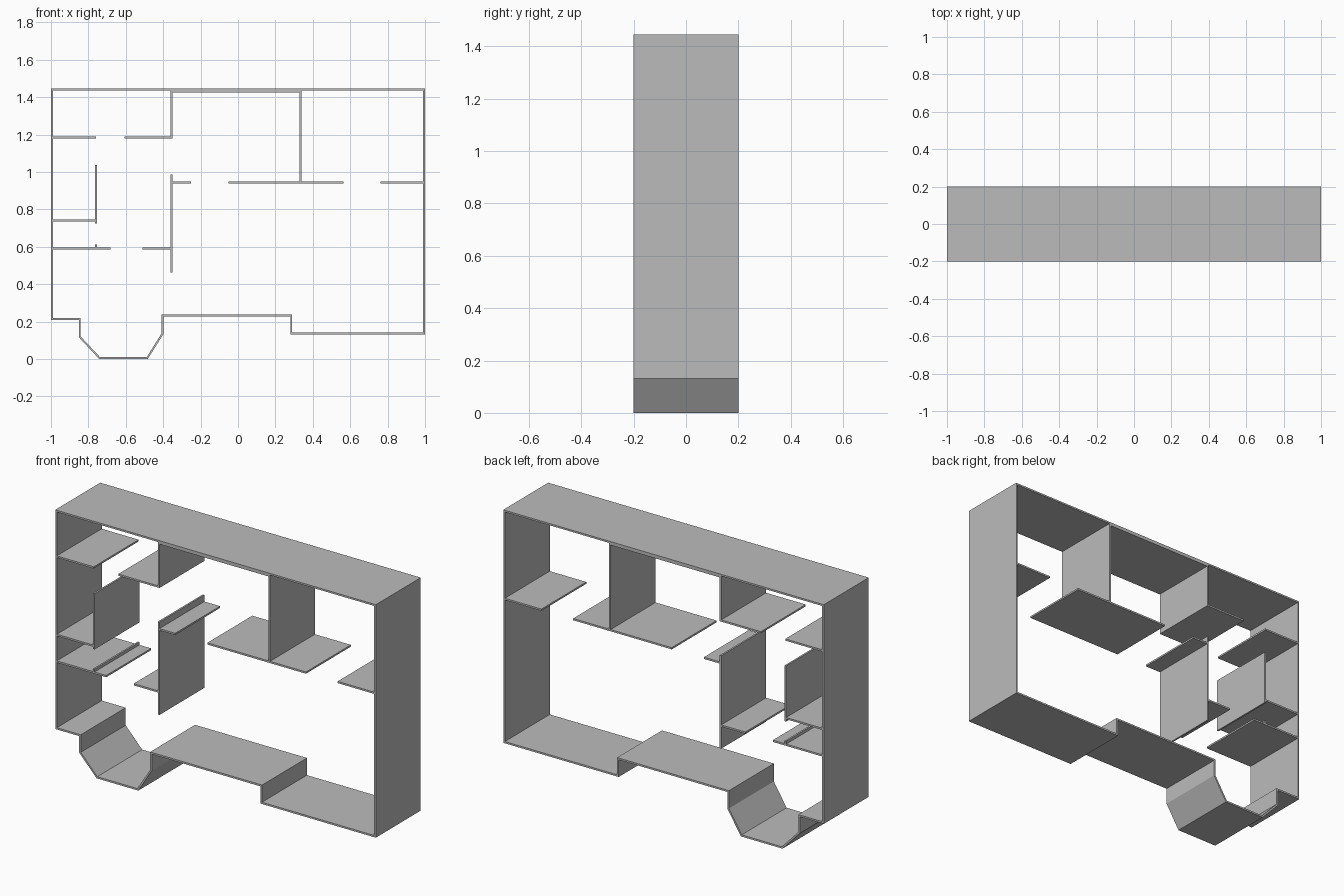
import bpy
import bmesh
from mathutils import Vector

if "Cube" in bpy.data.objects:
    bpy.data.objects.remove(bpy.data.objects["Cube"], do_unlink=True)

DEPTH = 0.2      # half depth along y
THICK = 0.005    # half wall thickness

grey = bpy.data.materials.new("plain grey")
grey.use_nodes = True
grey.diffuse_color = (0.5, 0.5, 0.5, 1)
grey.node_tree.nodes["Principled BSDF"].inputs["Base Color"].default_value = (0.5, 0.5, 0.5, 1)


def wall(name, path, closed=False):
    """Sweep a mitred strip along an x-z path and extrude it through the depth."""
    pts = [Vector(p) for p in path]
    n = len(pts)
    bm = bmesh.new()
    rings = []
    for i, p in enumerate(pts):
        before = pts[i - 1] if closed or i > 0 else None
        after = pts[(i + 1) % n] if closed or i < n - 1 else None
        dirs = [d.normalized() for d in
                ((p - before) if before is not None else None,
                 (after - p) if after is not None else None) if d is not None]
        normals = [Vector((-d.y, d.x)) for d in dirs]
        mitre = sum(normals, Vector((0, 0))).normalized()
        mitre *= THICK / mitre.dot(normals[0])
        a, b = p + mitre, p - mitre
        rings.append([bm.verts.new((q.x, y, q.y)) for q, y in
                      ((a, -DEPTH), (b, -DEPTH), (b, DEPTH), (a, DEPTH))])
    for i in range(n if closed else n - 1):
        r, s = rings[i], rings[(i + 1) % n]
        for k in range(4):
            j = (k + 1) % 4
            bm.faces.new((r[k], r[j], s[j], s[k]))
    if not closed:
        bm.faces.new(rings[0])
        bm.faces.new(rings[-1][::-1])
    bmesh.ops.recalc_face_normals(bm, faces=bm.faces)
    mesh = bpy.data.meshes.new(name)
    bm.to_mesh(mesh)
    bm.free()
    mesh.materials.append(grey)
    obj = bpy.data.objects.new(name, mesh)
    bpy.context.collection.objects.link(obj)
    return obj


# Outer shell with the angled bay and the stepped lower edge
LEFT, RIGHT, TOP = -0.995, 0.995, 1.44
wall("outer_wall", [
    (LEFT, TOP), (RIGHT, TOP), (RIGHT, 0.136), (0.285, 0.136), (0.285, 0.233),
    (-0.403, 0.233), (-0.403, 0.136), (-0.485, 0.005), (-0.74, 0.005),
    (-0.846, 0.118), (-0.846, 0.214), (LEFT, 0.214)], closed=True)

# Upper rooms
wall("upper_right_side_shelf", [(LEFT, 1.183), (-0.76, 1.183)])
wall("upper_corner_partition", [(-0.607, 1.183), (-0.355, 1.183), (-0.355, 1.43),
                                (0.335, 1.43), (0.335, 0.944)])

# Middle row of partitions, split by door gaps
HALL = 0.944
for name, x0, x1 in (("hall_stub", -0.355, -0.252),
                     ("hall_partition", -0.051, 0.564),
                     ("hall_end_partition", 0.762, RIGHT)):
    wall(name, [(x0, HALL), (x1, HALL)])
wall("central_partition", [(-0.355, 0.462), (-0.355, 0.986)])

# Small rooms along one side
wall("closet_partition", [(-0.76, 0.723), (-0.76, 1.037)])
wall("closet_floor", [(LEFT, 0.741), (-0.76, 0.741)])
wall("lower_partition", [(LEFT, 0.591), (-0.682, 0.591)])
wall("lower_partition_stub", [(-0.76, 0.591), (-0.76, 0.612)])
wall("lower_inner_partition", [(-0.51, 0.591), (-0.355, 0.591)])
